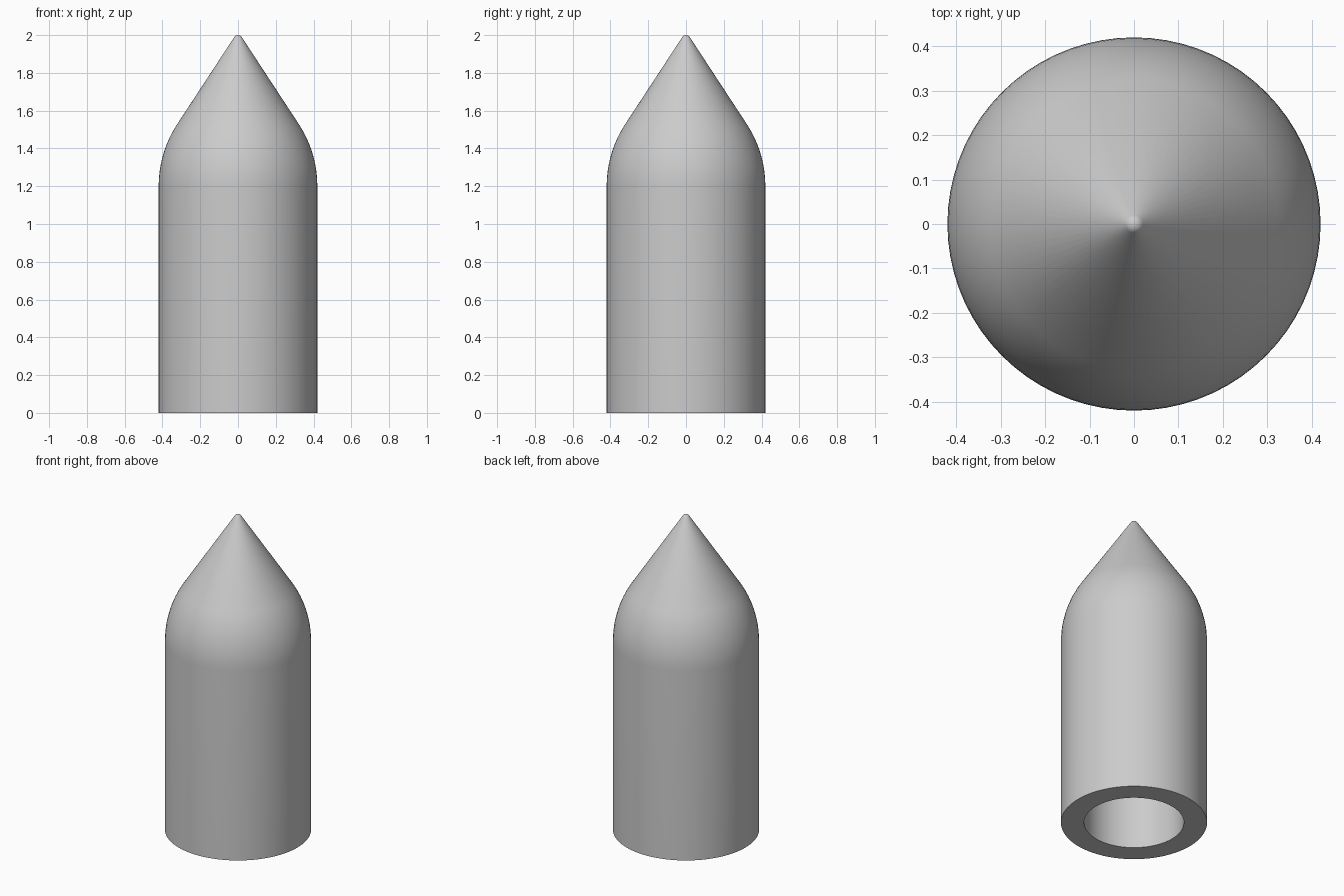
import bpy, bmesh, math

cube = bpy.data.objects.get("Cube")
if cube:
    bpy.data.objects.remove(cube, do_unlink=True)

SEGMENTS = 72
RADIUS, BORE = 0.42, 0.287
SHOULDER_Z, SHOULDER_R = 1.2, 0.6
TIP_R, HEIGHT = 0.024, 2.0
BORE_DEPTH = 1.2
CONE_ANGLE = math.radians(33)


def arc(cx, cz, r, start, end, steps):
    """Points along a circular arc, measured up from horizontal."""
    for i in range(steps + 1):
        a = start + (end - start) * i / steps
        yield cx + r * math.cos(a), cz + r * math.sin(a)


# Grey material
grey = bpy.data.materials.new("Plain grey")
grey.use_nodes = True
colour = (0.6, 0.6, 0.6, 1)
grey.diffuse_color = colour
grey.node_tree.nodes["Principled BSDF"].inputs["Base Color"].default_value = colour

# Half profile: bore, flat rim, straight wall, curved shoulder, cone, round tip
profile = [(0, BORE_DEPTH), (BORE, BORE_DEPTH), (BORE, 0), (RADIUS, 0)]
profile += arc(RADIUS - SHOULDER_R, SHOULDER_Z, SHOULDER_R, 0, CONE_ANGLE, 12)
profile += arc(0, HEIGHT - TIP_R, TIP_R, CONE_ANGLE, math.pi / 2, 6)

# Spin the profile into a closed shell
bm = bmesh.new()
verts = [bm.verts.new((x, 0, z)) for x, z in profile]
edges = [bm.edges.new(pair) for pair in zip(verts, verts[1:])]
bmesh.ops.spin(bm, geom=verts + edges, cent=(0, 0, 0), axis=(0, 0, 1),
               angle=math.tau, steps=SEGMENTS, use_merge=True)
bmesh.ops.remove_doubles(bm, verts=bm.verts, dist=0.0001)
bmesh.ops.recalc_face_normals(bm, faces=bm.faces)
mesh = bpy.data.meshes.new("pointed_sleeve")
bm.to_mesh(mesh)
bm.free()
mesh.materials.append(grey)

sleeve = bpy.data.objects.new("pointed_sleeve", mesh)
bpy.context.collection.objects.link(sleeve)
bpy.ops.object.select_all(action="DESELECT")
sleeve.select_set(True)
bpy.context.view_layer.objects.active = sleeve
bpy.ops.object.shade_smooth_by_angle(angle=math.radians(30))
